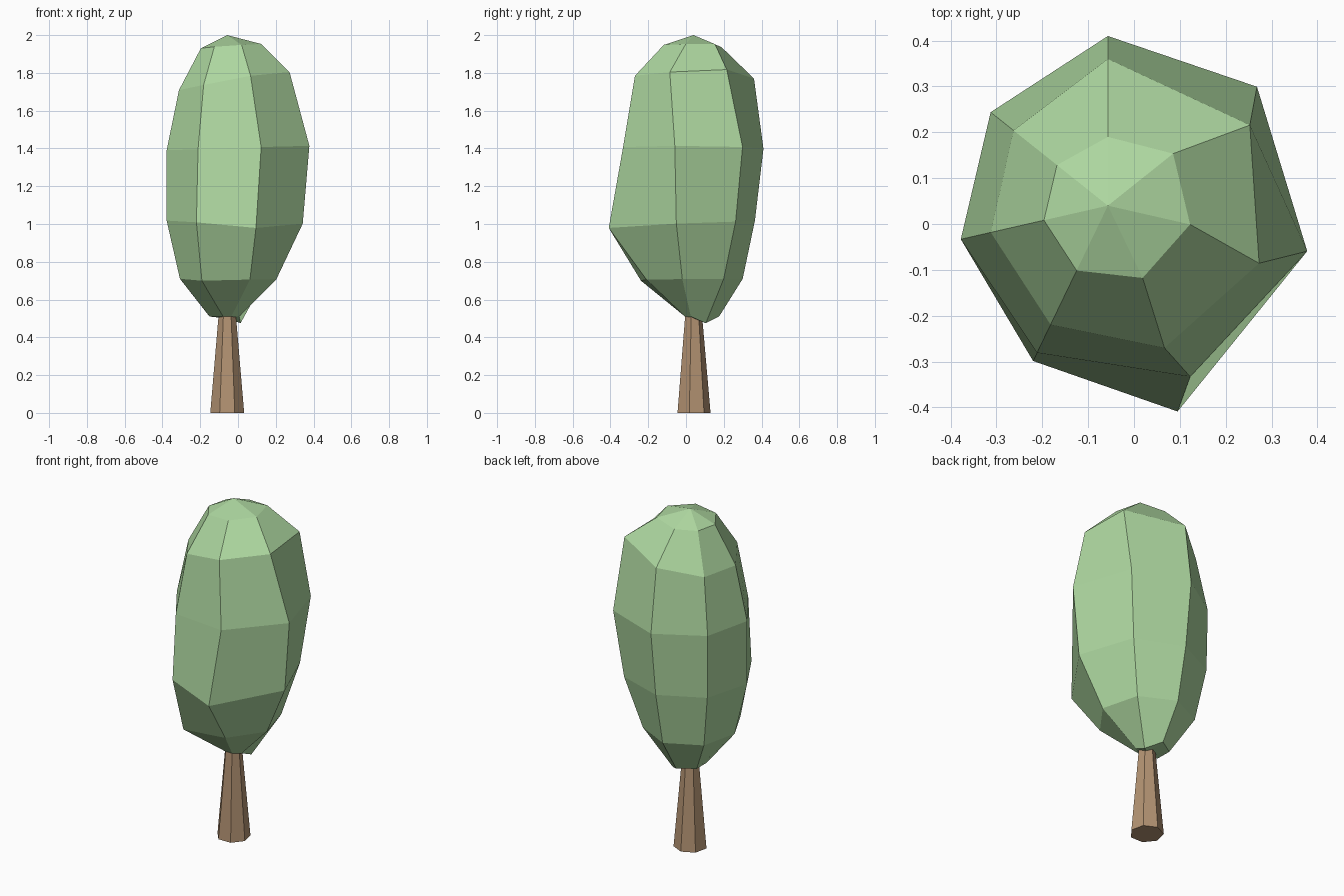
import bpy, bmesh
from math import sin, cos, radians

if "Cube" in bpy.data.objects:
    bpy.data.objects.remove(bpy.data.objects["Cube"])

CX, CY, SIDES = -0.057, 0.04, 7


def make_object(name, bm, color):
    bmesh.ops.recalc_face_normals(bm, faces=bm.faces)
    mesh = bpy.data.meshes.new(name)
    bm.to_mesh(mesh)
    bm.free()
    mat = bpy.data.materials.new(name + "_colour")
    mat.diffuse_color = (*color, 1)
    mat.use_nodes = True
    mat.node_tree.nodes["Principled BSDF"].inputs["Base Color"].default_value = mat.diffuse_color
    mesh.materials.append(mat)
    obj = bpy.data.objects.new(name, mesh)
    bpy.context.collection.objects.link(obj)
    return obj


def bridge(bm, a, b):
    for i in range(len(a)):
        j = (i + 1) % len(a)
        bm.faces.new((a[i], a[j], b[j], b[i]))


def fan(bm, ring, tip):
    for i in range(len(ring)):
        bm.faces.new((ring[i], ring[(i + 1) % len(ring)], tip))


# Trunk: tapered seven-sided post
bm = bmesh.new()
rings = []
for r, z in ((0.092, 0.0), (0.044, 0.55)):
    rings.append([bm.verts.new((CX + r * cos(radians(90 - 360 * i / SIDES)),
                                CY - 0.002 + r * sin(radians(90 - 360 * i / SIDES)), z))
                  for i in range(SIDES)])
bridge(bm, *rings)
bm.faces.new(rings[0])
bm.faces.new(rings[1])
make_object("trunk", bm, (0.45, 0.29, 0.17))

# Crown: uneven seven-sided ball; each ring is height, tilt and the seven radii
# (clockwise from the back); height shifts with tilt * (radius - last radius)
crown = [
    (1.93, 0.55, (0.150, 0.182, 0.184, 0.175, 0.157, 0.143, 0.142)),
    (1.71, 1.05, (0.320, 0.356, 0.353, 0.334, 0.288, 0.262, 0.263)),
    (1.39, 0.20, (0.370, 0.416, 0.446, 0.414, 0.356, 0.329, 0.327)),
    (1.02, -0.20, (0.325, 0.357, 0.410, 0.474, 0.376, 0.329, 0.320)),
    (0.71, -0.20, (0.260, 0.256, 0.267, 0.277, 0.309, 0.257, 0.257)),
    (0.51, 0.00, (0.135, 0.096, 0.065, 0.050, 0.050, 0.095, 0.120)),
]
# Small irregularities: (ring, corner) -> angle and height offset
nudge = {(1, 1): (-9, 0.01), (1, 2): (-8, 0), (1, 3): (-4, 0),
         (3, 3): (-7, -0.01), (5, 1): (4, -0.035)}

bm = bmesh.new()
rings = []
for k, (z, tilt, radii) in enumerate(crown):
    ring = []
    for i, r in enumerate(radii):
        turn, lift = nudge.get((k, i), (0, 0))
        a = radians(90 - 360 * i / SIDES + turn)
        ring.append(bm.verts.new((CX + r * cos(a), CY + r * sin(a),
                                  z + lift + tilt * (r - radii[-1]))))
    rings.append(ring)
for a, b in zip(rings, rings[1:]):
    bridge(bm, a, b)
fan(bm, rings[0], bm.verts.new((CX, CY, 2.0)))
fan(bm, rings[-1], bm.verts.new((CX, CY, 0.5)))
make_object("crown", bm, (0.42, 0.68, 0.35))
